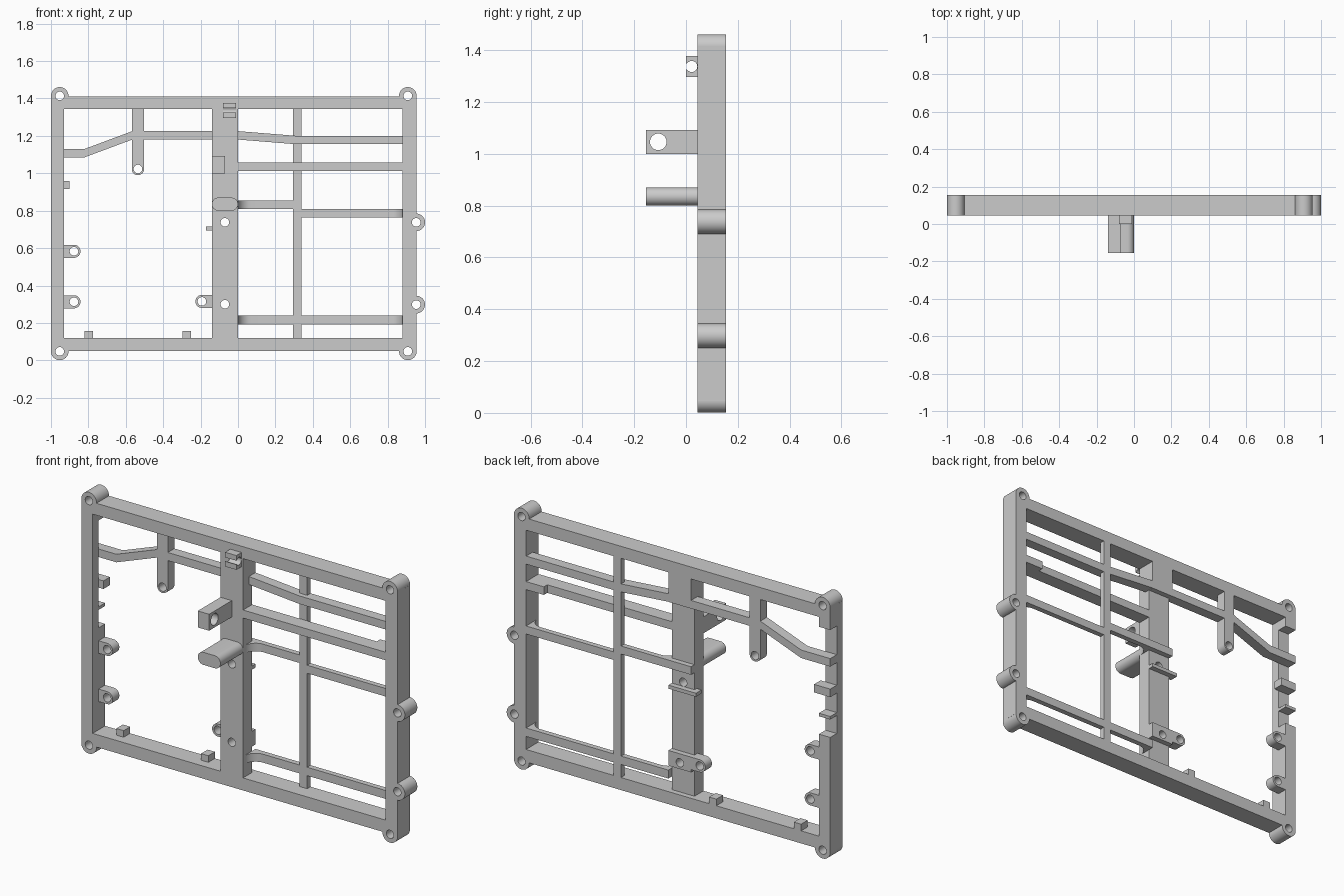
import bpy, bmesh, math

if "Cube" in bpy.data.objects:
    bpy.data.objects.remove(bpy.data.objects["Cube"])

FRONT, BACK, MID, THIN = 0.045, 0.155, 0.097, 0.125


def prism(name, pts, d0, d1, axis='y'):
    """Extrude a 2D outline along an axis (outline is xz for y, yz for x, xy for z)."""
    place = {'y': lambda a, b, d: (a, d, b),
             'x': lambda a, b, d: (d, a, b),
             'z': lambda a, b, d: (a, b, d)}[axis]
    bm = bmesh.new()
    lo = [bm.verts.new(place(a, b, d0)) for a, b in pts]
    hi = [bm.verts.new(place(a, b, d1)) for a, b in pts]
    bm.faces.new(lo)
    bm.faces.new(hi[::-1])
    n = len(pts)
    for i in range(n):
        j = (i + 1) % n
        bm.faces.new((lo[i], hi[i], hi[j], lo[j]))
    bmesh.ops.recalc_face_normals(bm, faces=bm.faces)
    me = bpy.data.meshes.new(name)
    bm.to_mesh(me)
    bm.free()
    ob = bpy.data.objects.new(name, me)
    bpy.context.collection.objects.link(ob)
    return ob


def rect(x0, x1, z0, z1):
    return [(x0, z0), (x1, z0), (x1, z1), (x0, z1)]


def box(name, x0, x1, z0, z1, y0=FRONT, y1=BACK):
    return prism(name, rect(x0, x1, z0, z1), y0, y1)


def arc(cx, cz, r, a0=0, a1=360, n=32):
    full = a1 - a0 == 360
    return [(cx + r * math.cos(math.radians(a0 + (a1 - a0) * i / n)),
             cz + r * math.sin(math.radians(a0 + (a1 - a0) * i / n)))
            for i in range(n if full else n + 1)]


def boolean(ob, tool, op='DIFFERENCE'):
    m = ob.modifiers.new(op, 'BOOLEAN')
    m.object, m.operation, m.solver = tool, op, 'EXACT'
    bpy.context.view_layer.objects.active = ob
    bpy.ops.object.modifier_apply(modifier=m.name)
    bpy.data.objects.remove(tool)


def drill(ob, x, z, r=0.023):
    boolean(ob, prism('cutter', arc(x, z, r), -0.3, 0.3))


# outer frame with two openings, back relief on the left bar
frame = box('frame', -1, 0.955, 0.05, 1.412)
boolean(frame, box('cutter', -0.93, 0.88, 0.12, 1.345, -0.1, 0.3))
boolean(frame, box('cutter', -1.1, -0.92, 0.69, 1.29, MID, 0.3))

# screw bosses on corners and right edge
bosses = [(x, z) for x in (-0.953, 0.908) for z in (0.048, 1.414)]
bosses += [(0.953, 0.738), (0.953, 0.298)]
for x, z in bosses:
    boolean(frame, prism('boss', arc(x, z, 0.047), FRONT, BACK), 'UNION')
for x, z in bosses:
    drill(frame, x, z)

# centre column, thinner at the back below the top section
column = prism('centre_column', [(FRONT, 0.12), (THIN, 0.12), (THIN, 1.18), (BACK, 1.18),
                                 (BACK, 1.345), (FRONT, 1.345)], -0.14, 0, 'x')
for z in (0.738, 0.30):
    drill(column, -0.07, z)

# ridges across the back of the column
box('column_ridge', -0.14, 0, 0.81, 0.855, THIN, BACK)
box('column_tab_ridge', -0.17, 0, 0.695, 0.715, THIN - 0.02, BACK)

# screw lugs in the left opening
for i, z in enumerate((0.583, 0.313)):
    lug = prism(f'left_lug_{i}', [(-0.93, z - 0.035)] + arc(-0.877, z, 0.035, -90, 90, 16)
                + [(-0.93, z + 0.035)], MID, BACK)
    drill(lug, -0.877, z)
lug = prism('column_lug', [(-0.14, 0.35)] + arc(-0.193, 0.315, 0.035, 90, 270, 16)
            + [(-0.14, 0.28)], MID, BACK)
drill(lug, -0.193, 0.315)
plate = box('column_lug_plate', -0.14, 0, 0.265, 0.35, THIN, BACK)
drill(plate, -0.07, 0.30)

# hanging arm with a hole at its end
arm = prism('hanging_arm', [(-0.568, 1.345)] + arc(-0.535, 1.023, 0.033, 180, 360, 16)
            + [(-0.502, 1.345)], MID, BACK)
drill(arm, -0.535, 1.023)

# stepped cross ribs, each a band of constant height
def band(name, path, h, y0):
    up = [(x, z + h / 2) for x, z in path]
    down = [(x, z - h / 2) for x, z in reversed(path)]
    prism(name, up + down, y0, BACK)

band('left_bent_rib', [(-1, 1.108), (-0.82, 1.108), (-0.565, 1.203), (-0.14, 1.203)], 0.045, MID)
band('right_bent_rib', [(0, 1.203), (0.31, 1.178), (0.88, 1.178)], 0.045, MID)

# front cross rib with a deeper right end
box('front_cross_rib', 0, 0.88, 1.013, 1.058, FRONT, THIN)
box('front_cross_rib_end', 0.77, 0.88, 1.013, 1.058, THIN, BACK)

# thin upright
box('thin_upright', 0.293, 0.34, 0.12, 1.345, THIN, BACK)


# back cross ribs with filleted ends meeting the frame
def filleted(name, x0, x1, z0, z1, left, right, r=0.07):
    pts = [(x1, BACK), (x0, BACK)]
    pts += arc(x0 + r, THIN - r, r, 180, 90, 10) if left else [(x0, THIN)]
    pts += arc(x1 - r, THIN - r, r, 90, 0, 10) if right else [(x1, THIN)]
    return prism(name, pts, z0, z1, 'z')

filleted('middle_rib_left', 0, 0.293, 0.81, 0.855, True, False)
filleted('middle_rib_right', 0.34, 0.88, 0.765, 0.81, False, True)
filleted('lower_rib', 0, 0.88, 0.193, 0.24, True, True)

# small locating tabs
box('side_tab', -1, -0.9, 0.915, 0.96, MID, BACK)
box('side_thin_tab', -1, -0.93, 0.79, 0.807, MID, BACK)
for i, x in enumerate((-0.82, -0.296)):
    box(f'bottom_tab_{i}', x, x + 0.045, 0.12, 0.157, MID, BACK)

# front bracket with a cross hole
bracket = box('front_bracket', -0.14, -0.07, 1.0, 1.092, -0.155, FRONT)
boolean(bracket, prism('cutter', arc(-0.107, 1.046, 0.032), -0.3, 0.1, 'x'))

# front rounded support
prism('front_support', arc(-0.105, 0.835, 0.035, 90, 270, 16)
      + arc(-0.035, 0.835, 0.035, -90, 90, 16), -0.155, FRONT)

# cable clip: block with a round channel open to the front
clip = box('front_clip', -0.08, -0.01, 1.297, 1.377, 0, FRONT)
boolean(clip, prism('cutter', arc(0.022, 1.337, 0.0215), -0.2, 0.1, 'x'))
boolean(clip, box('cutter', -0.2, 0.1, 1.326, 1.348, -0.1, 0.022))

# smooth the round parts, keep edges sharp
bpy.ops.object.select_all(action='SELECT')
bpy.context.view_layer.objects.active = frame
bpy.ops.object.shade_smooth_by_angle(angle=math.radians(30))
